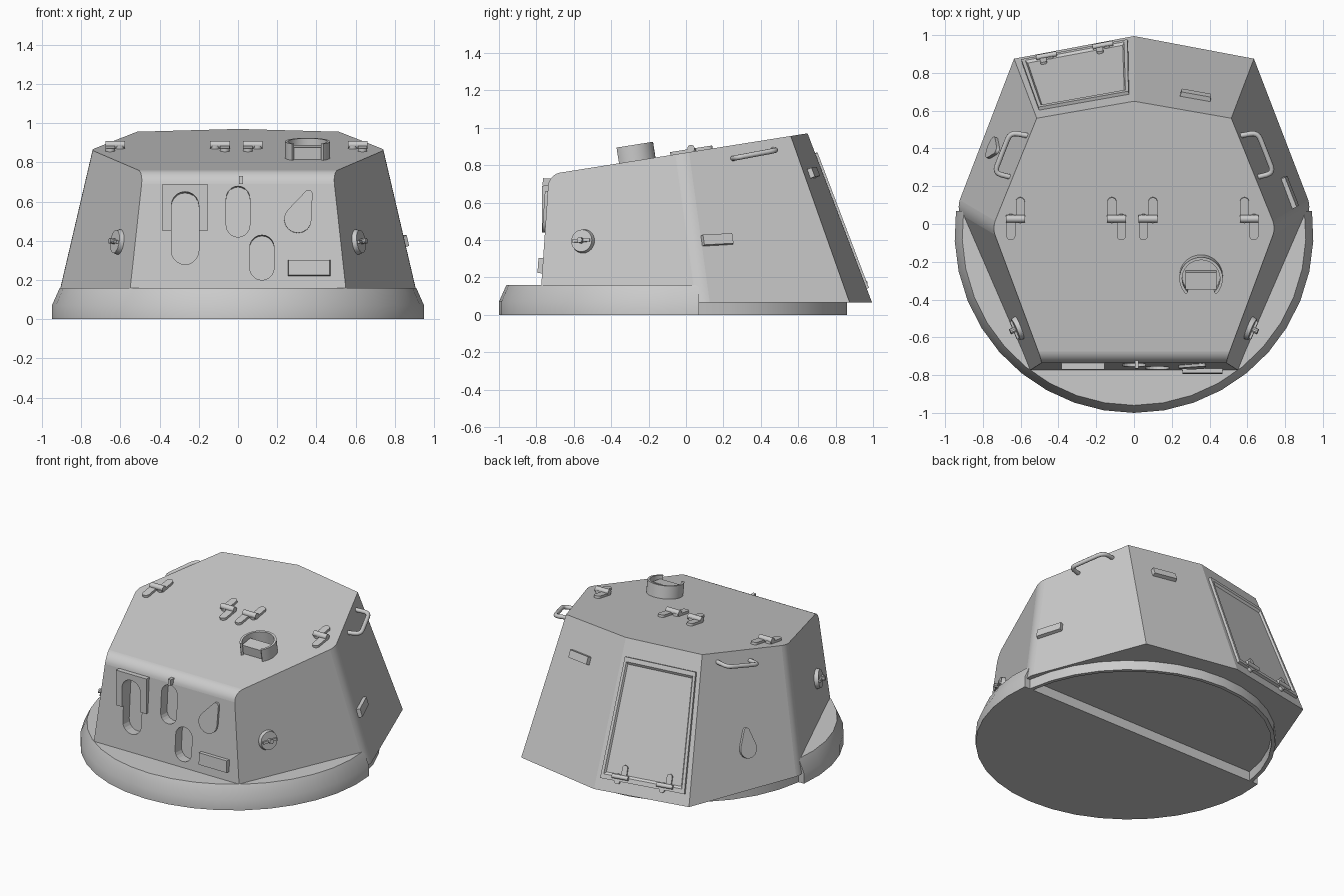
import bpy, bmesh, math
from mathutils import Vector, Matrix

if "Cube" in bpy.data.objects:
    bpy.data.objects.remove(bpy.data.objects["Cube"])


def finish(ob, angle=30):
    bpy.ops.object.select_all(action='DESELECT')
    ob.select_set(True)
    bpy.context.view_layer.objects.active = ob
    bpy.ops.object.shade_smooth_by_angle(angle=math.radians(angle))
    return ob


def loft(name, rings, angle=30):
    """Skin a stack of equal-length closed outlines and cap both ends."""
    n = len(rings[0])
    verts = [tuple(p) for r in rings for p in r]
    faces = [tuple(range(n)), tuple(range(len(verts) - n, len(verts)))]
    for k in range(len(rings) - 1):
        for i in range(n):
            j = (i + 1) % n
            faces.append((k*n + i, k*n + j, k*n + n + j, k*n + n + i))
    me = bpy.data.meshes.new(name)
    me.from_pydata(verts, [], faces)
    bm = bmesh.new()
    bm.from_mesh(me)
    bmesh.ops.recalc_face_normals(bm, faces=bm.faces)
    bm.to_mesh(me)
    bm.free()
    ob = bpy.data.objects.new(name, me)
    bpy.context.collection.objects.link(ob)
    return finish(ob, angle)


def prism(name, outline, h, M, depth=0.03, taper=1.0):
    """Extrude a 2D outline from a surface frame M."""
    cx = sum(p[0] for p in outline) / len(outline)
    cy = sum(p[1] for p in outline) / len(outline)
    low = [M @ Vector((x, y, -depth)) for x, y in outline]
    top = [M @ Vector((cx + (x-cx)*taper, cy + (y-cy)*taper, h)) for x, y in outline]
    return loft(name, [low, top])


def rect(x0, y0, x1, y1):
    return [(x0, y0), (x1, y0), (x1, y1), (x0, y1)]


def arc(r, a0, a1, n, cx=0, cy=0):
    return [(cx + r*math.cos(a0 + (a1-a0)*i/n), cy + r*math.sin(a0 + (a1-a0)*i/n))
            for i in range(n + 1)]


def capsule(x0, y0, r0, x1, y1, r1, n=10):
    """Outline around two circles: slot or teardrop."""
    a = math.atan2(y1 - y0, x1 - x0)
    b = math.acos((r0 - r1) / math.hypot(x1 - x0, y1 - y0))
    return arc(r1, a - b, a + b, n, x1, y1) + arc(r0, a + b, a + 2*math.pi - b, n, x0, y0)


def frame(o, right, up):
    r = Vector(right).normalized()
    n = r.cross(Vector(up)).normalized()
    M = Matrix((r, n.cross(r), n)).transposed().to_4x4()
    M.translation = o
    return M


def tube(name, pts, r, soft=0.0):
    """Round bar along a path, with optional rounded corners."""
    pts = [Vector(p) for p in pts]
    path = [pts[0]]
    for a, b, c in zip(pts, pts[1:], pts[2:]):
        p, q = b + (a-b).normalized()*soft, b + (c-b).normalized()*soft
        path += [p*(1-t)**2 + b*2*t*(1-t) + q*t*t for t in (0, .25, .5, .75, 1)]
    path.append(pts[-1])
    cu = bpy.data.curves.new(name, 'CURVE')
    cu.dimensions = '3D'
    cu.bevel_depth, cu.bevel_resolution, cu.use_fill_caps = r, 3, True
    sp = cu.splines.new('POLY')
    sp.points.add(len(path) - 1)
    for s, p in zip(sp.points, path):
        s.co = (*p, 1)
    ob = bpy.data.objects.new(name, cu)
    bpy.context.collection.objects.link(ob)
    finish_sel = bpy.ops.object
    finish_sel.select_all(action='DESELECT')
    ob.select_set(True)
    bpy.context.view_layer.objects.active = ob
    finish_sel.convert(target='MESH')
    return finish(bpy.context.view_layer.objects.active, 40)


# Hull corners on the right half: front, side, rear, apex
B = [Vector(p) for p in ((.56, -.78, .065), (.937, .09, .065), (.635, .875, .065), (0, .995, .065))]
T = [Vector((x, y, .867 + .159*y)) for x, y in ((.485, -.733), (.75, -.02), (.515, .56), (0, .65))]


def mir(p):
    return Vector((-p[0], p[1], p[2]))


def panel(i, j, s=1):
    q = [B[i], B[j], T[i], T[j]]
    return q if s > 0 else [mir(q[k]) for k in (1, 0, 3, 2)]


def at(q, u, v):
    return q[0].lerp(q[1], u).lerp(q[2].lerp(q[3], u), v)


def panel_frame(q, u, v):
    return frame(at(q, u, v), at(q, 1, v) - at(q, 0, v), at(q, u, 1) - at(q, u, 0))


# Hull with rounded front roof edge and softened side corners
hull = loft("hull", [c + [mir(c[k]) for k in (2, 1, 0)] for c in (B, T)])
bm = bmesh.new()
bm.from_mesh(hull.data)
for pairs, off, seg in ((((7, 13),), .06, 7), (((1, 8), (5, 12)), .04, 4)):
    bm.verts.ensure_lookup_table()
    if seg == 7:
        side = [bm.edges.get((bm.verts[a], bm.verts[b])) for a, b in ((1, 8), (5, 12))]
        edges = [bm.edges.get((bm.verts[a], bm.verts[b])) for a, b in pairs]
    else:
        edges = side
    bmesh.ops.bevel(bm, geom=edges, offset=off, segments=seg, profile=.5, affect='EDGES')
bm.to_mesh(hull.data)
bm.free()

# Front plate fittings; local y equals height
FR = frame((0, -.7845, 0), (1, 0, 0), (0, .0686, 1))
vertical = frame((0, -.755, 0), (1, 0, 0), (0, 0, 1))
shield = prism("gun_slot_shield", rect(-.385, .45, -.155, .69), .015, vertical, .06)
slots = [capsule(-.27, .35, .07, -.27, .58, .07), capsule(0, .48, .06, 0, .62, .06),
         capsule(.122, .262, .062, .122, .368, .062)]
for k, s in enumerate(slots):
    cutter = prism("slot_cutter", s, .08, FR, .07)
    for ob in ([hull, shield] if k == 0 else [hull]):
        m = ob.modifiers.new("slot", 'BOOLEAN')
        m.operation, m.solver, m.object = 'DIFFERENCE', 'EXACT', cutter
        bpy.context.view_layer.objects.active = ob
        bpy.ops.object.modifier_apply(modifier=m.name)
    bpy.data.objects.remove(cutter)
finish(hull, 16)
hull.modifiers.new("even_shading", 'WEIGHTED_NORMAL').keep_sharp = True
finish(shield)
prism("front_teardrop_cover", capsule(.305, .51, .07, .36, .64, .02), .015, FR)
prism("front_vision_block", rect(.25, .22, .475, .305), .025, FR, taper=.93)
prism("sight_tab", rect(.005, .69, .025, .73), .03, FR, .06)

# Base: chamfered front half and thin rear wall
def base_arc(r, z):
    a = math.asin(.12 / r)
    return [(x, y, z) for x, y in arc(r, math.pi - a, 2*math.pi + a, 20, 0, -.05)]


loft("front_base", [base_arc(.95, 0), base_arc(.95, .07), base_arc(.91, .16)])
a = math.asin(.12 / .91)
wall = arc(.91, a, math.pi - a, 16, 0, -.05) + arc(.885, math.pi - a, a, 16, 0, -.05)
prism("rear_base_wall", wall, .067, Matrix.Identity(4), 0)

# Roof hinges
RF = frame((0, 0, .867), (1, 0, 0), (0, 1, .159))
for x, s in ((-.627, 1), (-.092, -1), (.075, 1), (.61, -1)):
    tube("roof_hinge_pin", [RF @ Vector((x + d, .03, .018)) for d in (-.05, .05)], .02)
    for dx, y in ((.025*s, .12), (-.025*s, -.06)):
        prism("roof_hinge_strap", capsule(x + dx, .03, .024, x + dx, y, .024), .016, RF, .01)

# Periscope: open-fronted collar with block inside
g = math.radians(46)
collar = arc(.115, -g, math.pi + g, 28, .355, -.28) + arc(.1, math.pi + g, -g, 28, .355, -.28)
prism("periscope_collar", collar, .085, RF)
prism("periscope_block", rect(.272, -.34, .436, -.25), .062, RF)

# Pistol ports and grab handles on both sides
for s in (1, -1):
    M = panel_frame(panel(0, 1, s), .26 if s > 0 else .74, .46)
    prism("side_port_disc", arc(.07, 0, 2*math.pi*23/24, 23), .02, M, taper=.85)
    prism("side_port_hub", arc(.015, 0, 2*math.pi*9/10, 9), .05, M)
    prism("side_port_bar", rect(-.05, -.008, .05, .008), .032, M)
    tube("grab_handle", [(s*x, y, z) for x, y, z in
         ((.55, .465, .885), (.655, .485, .88), (.74, .27, .84), (.64, .245, .835))], .014, .04)

# Vision blocks and left teardrop cover
prism("side_vision_block", rect(-.09, -.03, .09, .03), .025, panel_frame(panel(1, 2), .17, .41), taper=.93)
prism("rear_vision_block", rect(-.085, -.027, .085, .027), .025, panel_frame(panel(2, 3), .4, .77), taper=.93)
prism("side_teardrop_cover", capsule(0, -.03, .06, 0, .085, .02), .015,
      panel_frame(panel(1, 2, -1), .52, .33))

# Rear door with recessed centre, hinged at the bottom
door = panel(2, 3, -1)
n = panel_frame(door, .5, .5).col[2].to_3d()


def door_ring(inset, h):
    u, v = .05 + inset, .08 + inset
    return [at(door, *c) + n*h for c in ((u, v), (1-u, v), (1-u, .96-v), (u, .96-v))]


loft("rear_door", [door_ring(0, -.02), door_ring(0, .018), door_ring(.03, .018), door_ring(.045, .006)])
for u in (.26, .74):
    M = panel_frame(door, u, .11)
    tube("door_hinge_pin", [M @ Vector((d, 0, .022)) for d in (-.055, .055)], .014)
    for d, y in ((.02, .06), (-.02, -.03)):
        prism("door_hinge_strap", capsule(d, 0, .018, d, y, .018), .018, M, .01)
